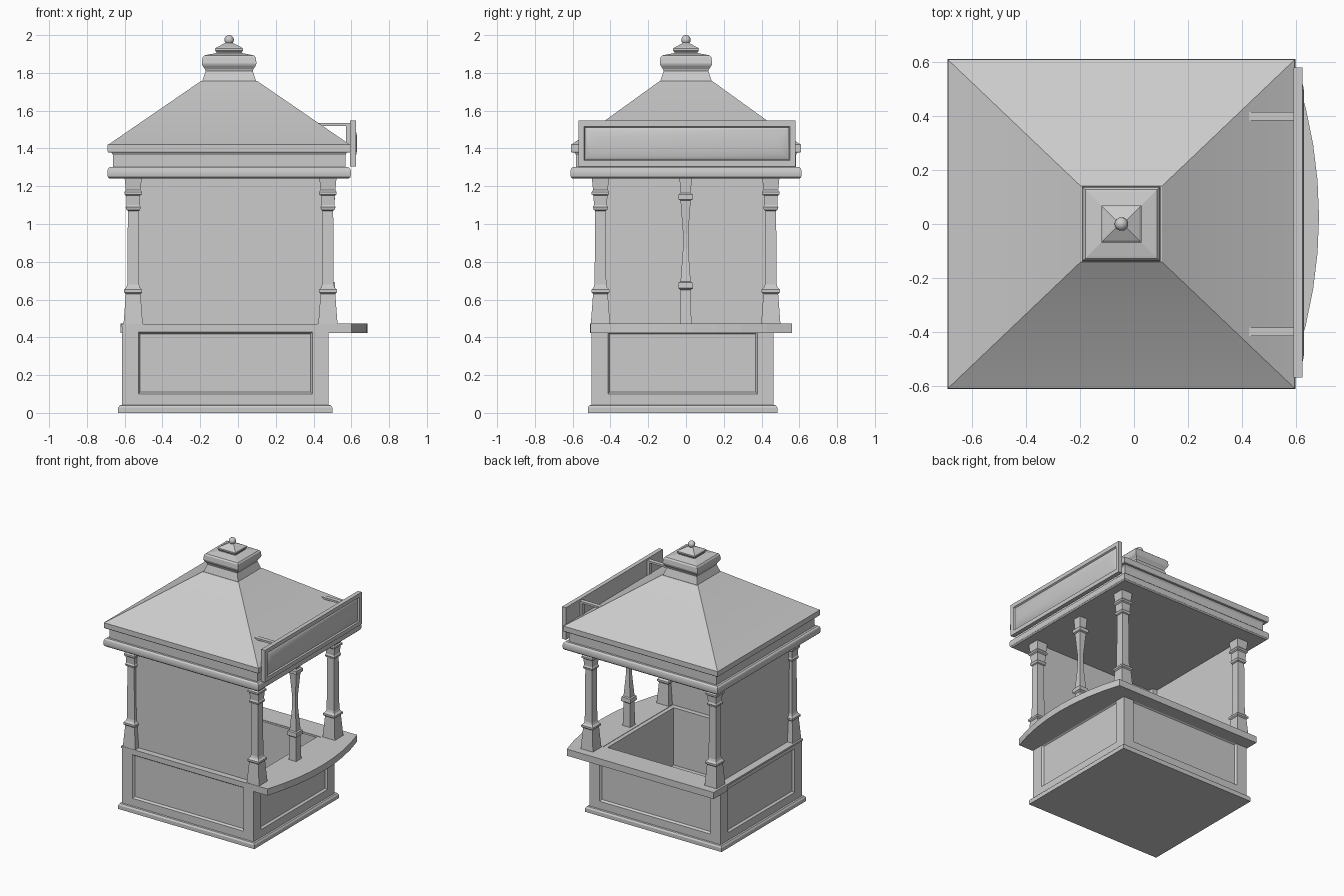
import bpy, bmesh

if "Cube" in bpy.data.objects:
    bpy.data.objects.remove(bpy.data.objects["Cube"])

def finish(bm, name, smooth=None):
    bmesh.ops.recalc_face_normals(bm, faces=bm.faces)
    me = bpy.data.meshes.new(name)
    bm.to_mesh(me)
    bm.free()
    ob = bpy.data.objects.new(name, me)
    bpy.context.collection.objects.link(ob)
    if smooth:
        bpy.ops.object.select_all(action='DESELECT')
        ob.select_set(True)
        bpy.context.view_layer.objects.active = ob
        bpy.ops.object.shade_smooth_by_angle(angle=smooth)
    return ob

def stack(cx, cy, rings):
    """Rectangular rings (half x, half y, z) joined in order and capped."""
    bm = bmesh.new()
    loops = [[bm.verts.new((cx + sx * hx, cy + sy * hy, z))
              for sx, sy in ((-1, -1), (1, -1), (1, 1), (-1, 1))] for hx, hy, z in rings]
    for a, b in zip(loops, loops[1:]):
        for i in range(4):
            j = (i + 1) % 4
            bm.faces.new((a[i], a[j], b[j], b[i]))
    bm.faces.new(loops[0][::-1])
    bm.faces.new(loops[-1])
    bmesh.ops.recalc_face_normals(bm, faces=bm.faces)
    bm.normal_update()
    return bm

def offset_rings(hx, hy, prof):
    return [(hx + d, hy + d, z) for d, z in prof]

def box(name, x0, x1, y0, y1, z0, z1):
    hx, hy = (x1 - x0) / 2, (y1 - y0) / 2
    return finish(stack((x0 + x1) / 2, (y0 + y1) / 2, [(hx, hy, z0), (hx, hy, z1)]), name)

def inset(bm, f, t, d=0):
    bmesh.ops.inset_region(bm, faces=[f], thickness=t, depth=d, use_even_offset=True)
    bm.normal_update()

# Open-topped base with plinth, rim and recessed panels
bm = stack(-0.067, -0.018, offset_rings(0.547, 0.482, [
    (0.02, 0), (0.02, 0.028), (0.012, 0.04), (0, 0.042), (0, 0.458), (0.006, 0.458),
    (0.006, 0.471), (-0.09, 0.471), (-0.09, 0.04)]))
sides = [f for f in bm.faces if abs(f.normal.z) < 0.1
         and abs(f.calc_center_median().z - 0.25) < 0.001]
for f in sides:
    inset(bm, f, 0.086)
    for v in f.verts:
        v.co.z = 0.10 if v.co.z < 0.25 else 0.428
    bm.normal_update()
    inset(bm, f, 0.01, -0.015)
finish(bm, "base")

# L-shaped counter with bowed outer edge
bow = [(0.6 + 0.086 * (1 - t * t), 0.027 + 0.533 * t) for t in [i / 4 - 1 for i in range(9)]]
outline = [(0.42, -0.507)] + bow + [(-0.622, 0.56), (-0.622, 0.39), (0.42, 0.39)]
bm = bmesh.new()
f = bm.faces.new([bm.verts.new((x, y, 0.424)) for x, y in outline])
ext = bmesh.ops.extrude_face_region(bm, geom=[f])
bmesh.ops.translate(bm, vec=(0, 0, 0.05),
                    verts=[g for g in ext['geom'] if isinstance(g, bmesh.types.BMVert)])
finish(bm, "counter")

# Corner columns and slim middle post
column = [(0.051, 0.47), (0.039, 0.63), (0.048, 0.638), (0.048, 0.652), (0.036, 0.664),
          (0.031, 0.68), (0.028, 1.07), (0.036, 1.075), (0.040, 1.09), (0.034, 1.10),
          (0.037, 1.15), (0.046, 1.157), (0.046, 1.17), (0.039, 1.18), (0.046, 1.25)]
for xn, x in (("left", -0.555), ("right", 0.476)):
    for yn, y in (("front", -0.453), ("back", 0.449)):
        finish(stack(x, y, [(r, r, z) for r, z in column]), f"{yn}_{xn}_column")
post = [(0.031, 0.47), (0.026, 0.65), (0.039, 0.66), (0.037, 0.69), (0.027, 0.695),
        (0.014, 0.87), (0.014, 0.95), (0.027, 1.125), (0.038, 1.13), (0.038, 1.155),
        (0.027, 1.165), (0.033, 1.25)]
finish(stack(0.476, -0.002, [(r, r, z) for r, z in post]), "middle_post")

# Two closed walls
box("front_wall", -0.555, 0.476, -0.460, -0.446, 0.465, 1.25)
box("left_wall", -0.562, -0.548, -0.453, 0.449, 0.465, 1.25)

# Rounded beam, frieze, eave and hipped roof
CX = -0.047
finish(stack(CX, 0, offset_rings(0.645, 0.612, [
    (-0.012, 1.24), (-0.003, 1.248), (0, 1.26), (0, 1.28), (-0.004, 1.293), (-0.014, 1.302),
    (-0.03, 1.302), (-0.03, 1.365), (-0.022, 1.378), (-0.006, 1.378), (-0.002, 1.385),
    (-0.002, 1.42), (-0.014, 1.426)])
    + [(0.15, 0.14, 1.756)]), "roof", 0.45)

# Cupola cap and small finial roof
finish(stack(CX, 0, offset_rings(0.145, 0.139, [
    (0, 1.75), (-0.02, 1.81), (-0.017, 1.82), (-0.004, 1.838), (0, 1.85), (-0.004, 1.882),
    (-0.012, 1.892), (-0.02, 1.894), (-0.078, 1.905), (-0.078, 1.91), (-0.071, 1.918),
    (-0.071, 1.928), (-0.077, 1.934), (-0.127, 1.96)])), "cupola")
bm = bmesh.new()
bmesh.ops.create_uvsphere(bm, u_segments=16, v_segments=10, radius=0.025)
bmesh.ops.translate(bm, vec=(CX, 0, 1.975), verts=bm.verts)
finish(bm, "finial_ball", 1.0)

# Sign board with a pillowed face
bm = stack(0.608, 0.005, [(0.016, 0.575, 1.305), (0.016, 0.575, 1.547)])
f = max(bm.faces, key=lambda f: f.normal.x)
for t, d in ((0.03, 0), (0.006, -0.01), (0.012, 0.007), (0.018, 0.006), (0.025, 0.004)):
    inset(bm, f, t, d)
finish(bm, "sign_board", 0.6)

# Bent brackets holding the sign
for n, y in (("front", -0.4), ("back", 0.4)):
    box(n + "_bracket_arm", 0.41, 0.585, y - 0.016, y + 0.016, 1.52, 1.534)
    box(n + "_bracket_leg", 0.573, 0.593, y - 0.016, y + 0.016, 1.42, 1.534)
